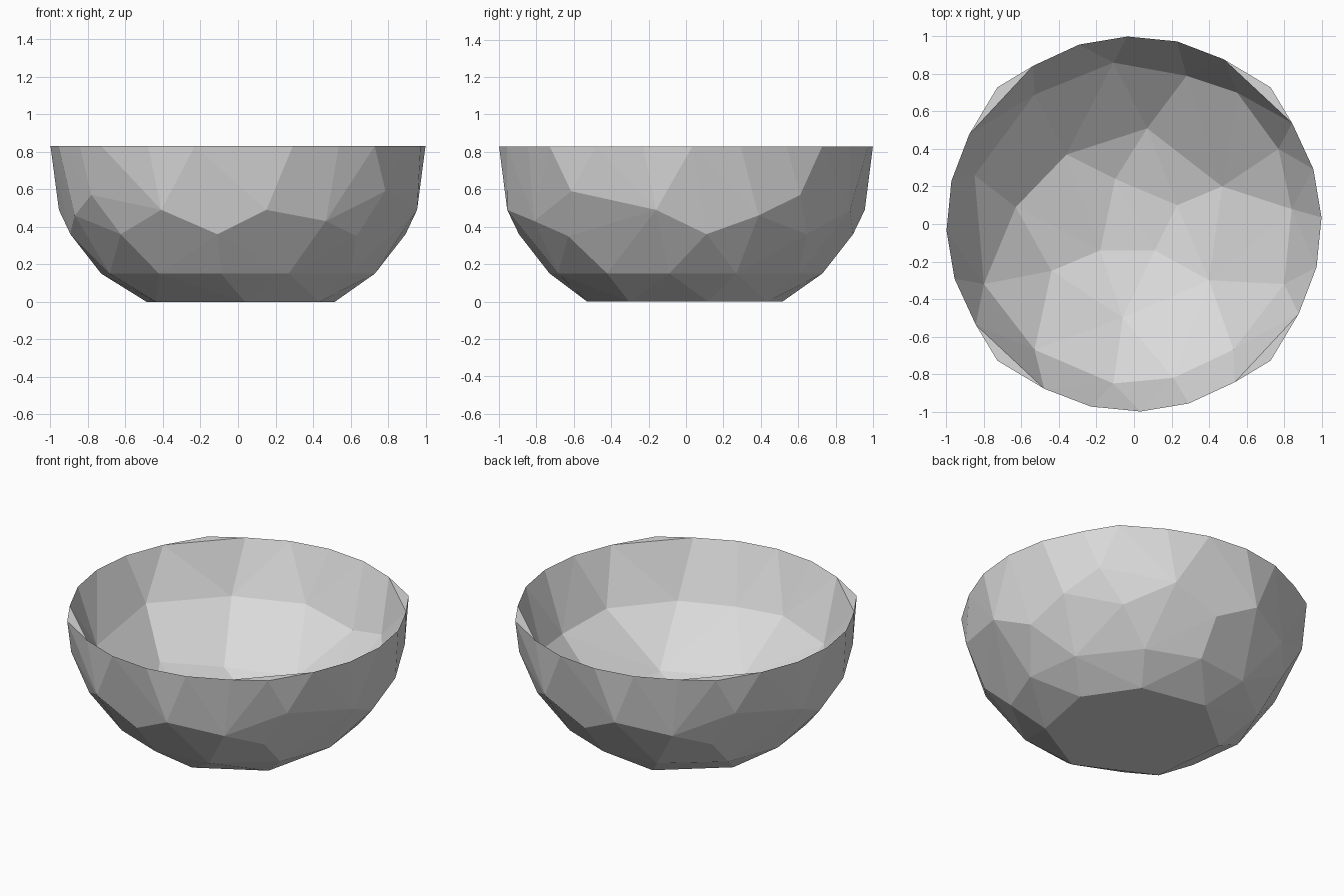
import bpy, bmesh, math

if "Cube" in bpy.data.objects:
    bpy.data.objects.remove(bpy.data.objects["Cube"])

RIM_Z = 0.83

# Outer profile: height -> radius
PROFILE = [(0.0, 0.53), (0.15, 0.735), (0.36, 0.90), (0.49, 0.968), (0.59, 0.998), (RIM_Z, 1.0)]

def outer_radius(z):
    for (z0, r0), (z1, r1) in zip(PROFILE, PROFILE[1:]):
        if z <= z1:
            return r0 + (r1 - r0) * (z - z0) / (z1 - z0)
    return PROFILE[-1][1]

def polar(az, z, r=None):
    r = outer_radius(z) if r is None else r
    a = math.radians(az)
    return (r * math.cos(a), r * math.sin(a), z)

def inner_point(x, y):
    # inside hollow is a squashed half ball
    q = max(0.0, 1 - (x * x + y * y) / 0.969 ** 2)
    return (x, y, RIM_Z - 0.733 * math.sqrt(q))

def open_shell(points, flip):
    """Faceted hull of the points, with the lid removed."""
    bm = bmesh.new()
    for p in points:
        bm.verts.new(p)
    bmesh.ops.convex_hull(bm, input=bm.verts[:])
    bmesh.ops.delete(bm, geom=[v for v in bm.verts if not v.link_faces], context='VERTS')
    bmesh.ops.recalc_face_normals(bm, faces=bm.faces[:])
    lid = [f for f in bm.faces if all(v.co.z > RIM_Z - 0.001 for v in f.verts)]
    bmesh.ops.delete(bm, geom=lid, context='FACES')
    tris = []
    for f in bm.faces:
        t = [tuple(v.co) for v in f.verts]
        tris.append(t[::-1] if flip else t)
    bm.free()
    return tris

# Rim: six points per quarter, one of them a jutting corner
rim, inner_rim, slivers = [], [], []
for q in range(4):
    quarter = [polar(90 * q + a, RIM_Z, 1.03 if a == 45 else 1.0)
               for a in (2, 17, 32.5, 45, 61.4, 76.7)]
    rim += quarter
    inner_rim += [p for i, p in enumerate(quarter) if i != 3]
    slivers.append(quarter[2:5])

# Outside: foot, lower ring, and staggered upper points repeated by half turn
outer = list(rim)
outer += [polar(a, 0.0) for a in (55, 13, -35, -86, -146, 157, 103)]
outer += [polar(a + 90 * q, 0.15) for q in range(4) for a in (21.5, -7, -35)]
side = [(-142, .57), (-134, .36), (-115, .49), (-97, .36), (-81, .49), (-60, .43),
        (-45, .35), (-38, .59), (-9.5, .49), (7, .36), (24, .46)]
outer += [polar(a + h, z) for h in (0, 180) for a, z in side]

# Inside: upper ring, middle ring, bottom
hollow = [(-.53, .69), (-.11, .86), (.28, .79), (.55, .70), (.77, .40), (.84, .08),
          (.80, -.32), (.53, -.67), (.21, -.82), (-.11, -.85), (-.53, -.67),
          (-.80, -.32), (-.85, .26),
          (.07, .51), (-.36, .37), (-.63, .09), (-.44, -.25), (-.06, -.50), (.40, -.30), (.47, .20),
          (-.10, .24), (.23, .10), (.11, -.14), (-.18, -.14)]
inner = inner_rim + [inner_point(x, y) for x, y in hollow]

# Join outside, inside and rim corners into one bowl
bm = bmesh.new()
for tri in open_shell(outer, False) + open_shell(inner, True) + slivers:
    bm.faces.new([bm.verts.new(p) for p in tri])
bmesh.ops.remove_doubles(bm, verts=bm.verts[:], dist=0.0005)
mesh = bpy.data.meshes.new("bowl")
bm.to_mesh(mesh)
bm.free()

mat = bpy.data.materials.new("light grey")
mat.diffuse_color = (0.7, 0.7, 0.7, 1)
mat.use_nodes = True
mat.node_tree.nodes["Principled BSDF"].inputs["Base Color"].default_value = mat.diffuse_color
mesh.materials.append(mat)
bowl = bpy.data.objects.new("bowl", mesh)
bpy.context.collection.objects.link(bowl)
